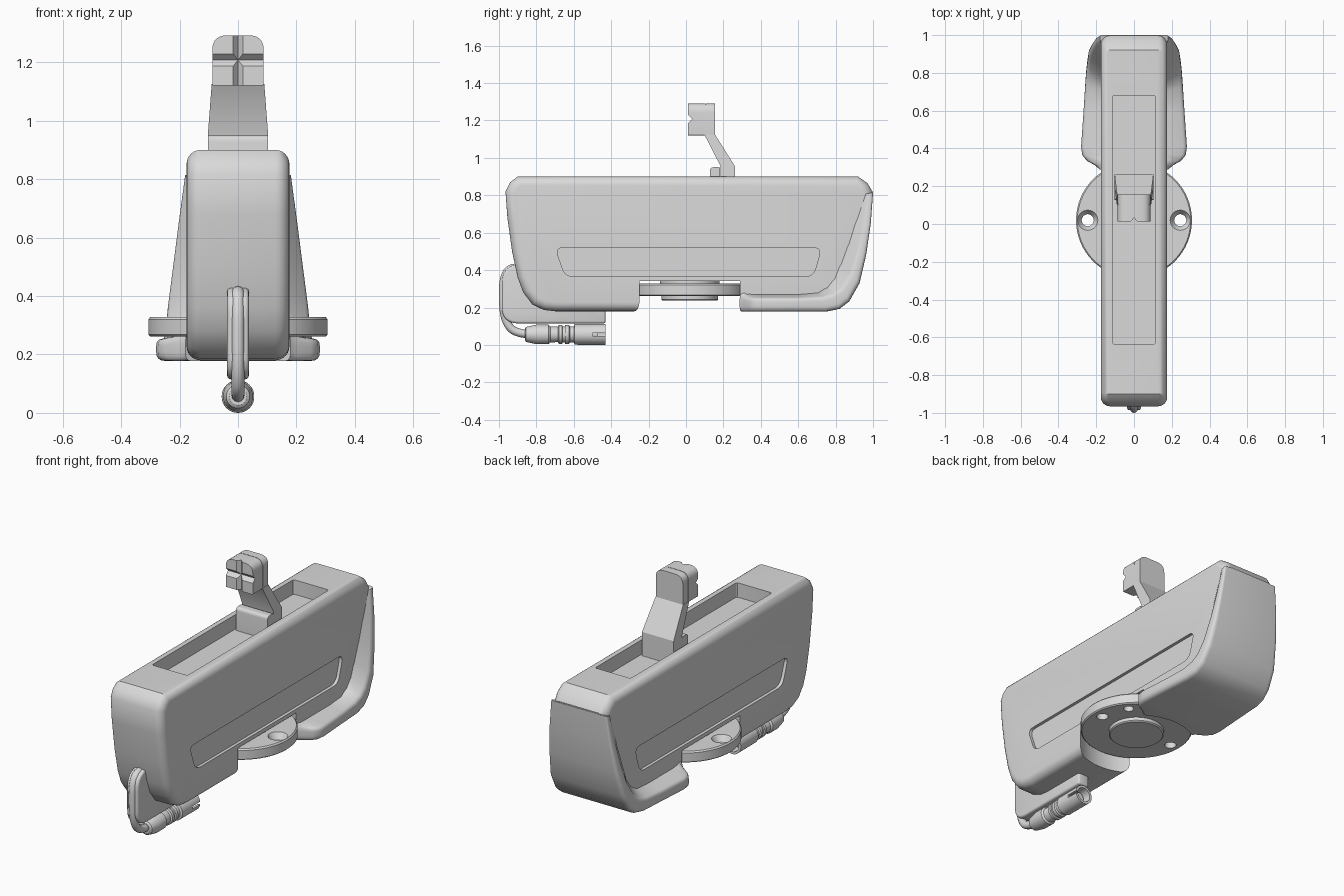
import bpy, bmesh, math
from mathutils import Vector

if "Cube" in bpy.data.objects:
    bpy.data.objects.remove(bpy.data.objects["Cube"], do_unlink=True)

grey = bpy.data.materials.new("light grey")
grey.use_nodes = True
COL = (0.7, 0.7, 0.7, 1)
grey.diffuse_color = COL
grey.node_tree.nodes["Principled BSDF"].inputs["Base Color"].default_value = COL


def loft(name, loops):
    """Skin a list of equal-length point loops and cap both ends."""
    bm = bmesh.new()
    rings = [[bm.verts.new(p) for p in lp] for lp in loops]
    n = len(rings[0])
    for a, b in zip(rings, rings[1:]):
        for i in range(n):
            bm.faces.new((a[i], a[(i + 1) % n], b[(i + 1) % n], b[i]))
    bm.faces.new(rings[0])
    bm.faces.new(rings[-1])
    bmesh.ops.recalc_face_normals(bm, faces=bm.faces)
    me = bpy.data.meshes.new(name)
    bm.to_mesh(me)
    bm.free()
    ob = bpy.data.objects.new(name, me)
    bpy.context.collection.objects.link(ob)
    me.materials.append(grey)
    return ob


def prism(name, pts, axis, lo, hi):
    """Extrude a flat outline along an axis; pts hold the other two axes in order."""
    def place(p, t):
        v = list(p)
        v.insert("xyz".index(axis), t)
        return v
    return loft(name, [[place(p, t) for p in pts] for t in (lo, hi)])


def lathe(name, profile, axis, centre, seg=48):
    """Turn (distance along axis, radius) pairs around a z or y axis."""
    loops = []
    for t, r in profile:
        lp = []
        for i in range(seg):
            a = 2 * math.pi * i / seg
            u, v = r * math.cos(a), r * math.sin(a)
            lp.append(Vector(centre) + Vector((u, v, t) if axis == "z" else (u, t, v)))
        loops.append(lp)
    return loft(name, loops)


def rounded(pts, radii, n=6):
    """Round the corners of an outline."""
    out = []
    for i, p in enumerate(pts):
        p, r = Vector(p), radii[i]
        if r == 0:
            out.append(tuple(p))
            continue
        a = p + (Vector(pts[i - 1]) - p).normalized() * r
        b = p + (Vector(pts[(i + 1) % len(pts)]) - p).normalized() * r
        for k in range(n + 1):
            t = k / n
            out.append(tuple(a * (1 - t) ** 2 + p * 2 * t * (1 - t) + b * t * t))
    return out


def inset(pts, d):
    """Move a counter-clockwise outline inwards by d."""
    out = []
    for i, p in enumerate(pts):
        p = Vector(p)
        e1 = (p - Vector(pts[i - 1])).normalized()
        e2 = (Vector(pts[(i + 1) % len(pts)]) - p).normalized()
        n1, n2 = Vector((-e1.y, e1.x)), Vector((-e2.y, e2.x))
        out.append(p + (n1 + n2) * d / (1 + n1.dot(n2)))
    return out


def apply(ob, mod):
    bpy.context.view_layer.objects.active = ob
    bpy.ops.object.modifier_apply(modifier=mod.name)


def cut(ob, cutter):
    m = ob.modifiers.new("cut", "BOOLEAN")
    m.object, m.operation, m.solver = cutter, "DIFFERENCE", "EXACT"
    apply(ob, m)
    bpy.data.objects.remove(cutter, do_unlink=True)


# main housing: side outline lofted across the width with rounded long edges
outline = [(-0.90, 0.90), (-0.94, 0.87), (-0.965, 0.82), (-0.955, 0.68), (-0.93, 0.50),
           (-0.90, 0.36), (-0.87, 0.28), (-0.82, 0.215), (-0.76, 0.187), (-0.70, 0.18),
           (0.75, 0.18), (0.82, 0.195), (0.87, 0.235), (0.925, 0.33), (0.96, 0.48),
           (0.985, 0.65), (0.997, 0.82), (0.97, 0.865), (0.92, 0.90)]
HALF, ROUND = 0.176, 0.048
arc = [math.radians(15 * k) for k in range(7)]
steps = [(HALF - ROUND + ROUND * math.sin(a), ROUND * (1 - math.cos(a))) for a in arc]
steps = [(-x, d) for x, d in reversed(steps)] + steps
housing = loft("housing", [[(x, y, z) for y, z in inset(outline, d)] for x, d in steps])

# flared foot and rear flange: (outer y, z, half width, lip y, z, root y, z)
flare = [(0.285, 0.178, 0.178, 0.285, 0.25, 0.285, 0.30),
         (0.31, 0.178, 0.205, 0.31, 0.25, 0.31, 0.29),
         (0.335, 0.178, 0.25, 0.335, 0.25, 0.34, 0.275),
         (0.365, 0.178, 0.274, 0.365, 0.25, 0.37, 0.272),
         (0.41, 0.178, 0.28, 0.41, 0.25, 0.41, 0.272),
         (0.60, 0.178, 0.267, 0.60, 0.25, 0.60, 0.272),
         (0.75, 0.178, 0.258, 0.73, 0.255, 0.70, 0.28),
         (0.822, 0.193, 0.253, 0.79, 0.27, 0.75, 0.31),
         (0.873, 0.233, 0.248, 0.835, 0.30, 0.79, 0.36),
         (0.928, 0.33, 0.24, 0.885, 0.375, 0.82, 0.44),
         (0.963, 0.48, 0.222, 0.925, 0.51, 0.86, 0.55),
         (0.988, 0.65, 0.202, 0.955, 0.66, 0.90, 0.68),
         (1.0, 0.815, 0.181, 0.975, 0.81, 0.94, 0.80)]
sections = []
for py, pz, w, my, mz, qy, qz in flare:
    thick = math.hypot(py - my, pz - mz)
    r, s = min(0.03, thick * 0.45), min(0.02, thick * 0.3)
    sections.append(rounded([(-w, py, pz), (w, py, pz), (w, my, mz), (0.165, qy, qz),
                             (-0.165, qy, qz), (-w, my, mz)], [r, r, s, 0, 0, s], 4))
flange = loft("foot_flange", sections)

# round pocket under the housing, top tray and shallow side panels
for part in (housing, flange):
    cut(part, lathe("pocket_cut", [(0.05, 0.322), (0.342, 0.322)], "z", (0, 0.02, 0), 64))
tray = rounded([(-0.115, -0.635), (0.115, -0.635), (0.115, 0.68), (-0.115, 0.68)], [0.012] * 4, 3)
cut(housing, prism("tray_cut", tray, "z", 0.815, 1.0))
panel = rounded([(-0.70, 0.52), (0.725, 0.52), (0.68, 0.365), (-0.645, 0.365)], [0.045] * 4)
for lo, hi in ((0.158, 0.3), (-0.3, -0.158)):
    cut(housing, prism("panel_cut", panel, "x", lo, hi))

# round mounting plate with screw holes and a lower boss
plate = lathe("mounting_plate", [(0.262, 0.30), (0.268, 0.307), (0.32, 0.307), (0.328, 0.30)],
              "z", (0, 0.02, 0), 64)
for sx in (-1, 1):
    cut(plate, lathe("hole_cut", [(0.2, 0.032), (0.295, 0.032), (0.3301, 0.055), (0.36, 0.055)],
                     "z", (sx * 0.245, 0.02, 0), 24))
cut(plate, lathe("blind_cut", [(0.2, 0.028), (0.30, 0.028)], "z", (0.19, 0.18, 0), 24))
lathe("mounting_boss", [(0.237, 0.145), (0.243, 0.152), (0.265, 0.152)], "z", (0, 0.02, 0), 48)
lathe("mounting_neck", [(0.32, 0.16), (0.36, 0.16)], "z", (0, 0.02, 0), 48)

# bent arm, narrowing towards the head
arm_side = [(0.185, 0.81), (0.185, 0.955), (0.098, 1.125), (0.155, 1.125), (0.262, 0.955), (0.262, 0.81)]
arm = prism("arm", arm_side, "x", -1, 1)
for v in arm.data.vertices:
    v.co.x *= 0.103 if v.co.z < 1 else 0.09
slider = rounded([(0.128, 0.81), (0.128, 0.95), (0.182, 0.95), (0.182, 0.81)], [0, 0.02, 0.008, 0], 4)
prism("arm_slider", slider, "x", -0.103, 0.103)

# gripping head with crossed V grooves on its pad
shape = rounded([(-0.088, 1.12), (0.088, 1.12), (0.088, 1.292), (-0.088, 1.292)],
                [0.004, 0.004, 0.05, 0.05])
pad = prism("head_pad", shape, "y", 0.012, 0.103)
cut(pad, prism("groove_cut", [(0.0, 1.175), (0.0, 1.24), (0.034, 1.208)], "x", -0.2, 0.2))
cut(pad, prism("groove_cut", [(-0.026, 0.0), (0.026, 0.0), (0.0, 0.034)], "z", 1.0, 1.4))
prism("head_back", shape, "y", 0.106, 0.155)
core = [(x * 0.97, 1.206 + (z - 1.206) * 0.97) for x, z in shape]
prism("head_core", core, "y", 0.09, 0.12)

# cable guide fin below the front end
fin = rounded([(-0.985, 0.115), (-0.43, 0.115), (-0.43, 0.22), (-0.80, 0.43), (-0.985, 0.43)],
              [0.09, 0, 0, 0.05, 0.10], 8)
fin_part = prism("cable_fin", fin, "x", -0.037, 0.037)
edge = fin_part.modifiers.new("edge", "BEVEL")
edge.width, edge.segments, edge.angle_limit = 0.012, 3, math.radians(50)
apply(fin_part, edge)

# cable running down the fin into the connector
cu = bpy.data.curves.new("cable", "CURVE")
cu.dimensions = "3D"
cu.bevel_depth, cu.bevel_resolution, cu.use_fill_caps = 0.022, 4, True
sp = cu.splines.new("NURBS")
path = [(-0.84, 0.39), (-0.93, 0.435), (-0.978, 0.37), (-0.978, 0.28), (-0.978, 0.18),
        (-0.955, 0.10), (-0.91, 0.06), (-0.82, 0.056)]
sp.points.add(len(path) - 1)
for pt, (y, z) in zip(sp.points, path):
    pt.co = (0, y, z, 1)
sp.use_endpoint_u, sp.order_u, sp.resolution_u = True, 4, 8
cu.materials.append(grey)
bpy.context.collection.objects.link(bpy.data.objects.new("cable", cu))

# plug with grip rings, hollow end and key slots
plug = lathe("connector", [(-0.862, 0.03), (-0.855, 0.04), (-0.80, 0.052), (-0.735, 0.052), (-0.725, 0.043),
                           (-0.685, 0.041), (-0.68, 0.050), (-0.662, 0.050), (-0.66, 0.042),
                           (-0.648, 0.042), (-0.646, 0.050), (-0.625, 0.050), (-0.62, 0.043),
                           (-0.60, 0.043), (-0.595, 0.055), (-0.43, 0.056)], "y", (0, 0, 0.056), 32)
cut(plug, lathe("socket_cut", [(-0.54, 0.042), (-0.40, 0.042)], "y", (0, 0, 0.056), 24))
cut(plug, prism("slot_cut", [(-0.50, 0.047), (-0.40, 0.047), (-0.40, 0.063), (-0.50, 0.063)],
                "x", 0.0, 0.2))
lathe("connector_insert", [(-0.56, 0.03), (-0.47, 0.03)], "y", (0, 0, 0.056), 24)

# smooth shading that keeps crisp edges
bpy.ops.object.select_all(action="DESELECT")
for ob in bpy.context.scene.objects:
    if ob.type == "MESH":
        ob.select_set(True)
        bpy.context.view_layer.objects.active = ob
bpy.ops.object.shade_smooth_by_angle(angle=math.radians(32))
